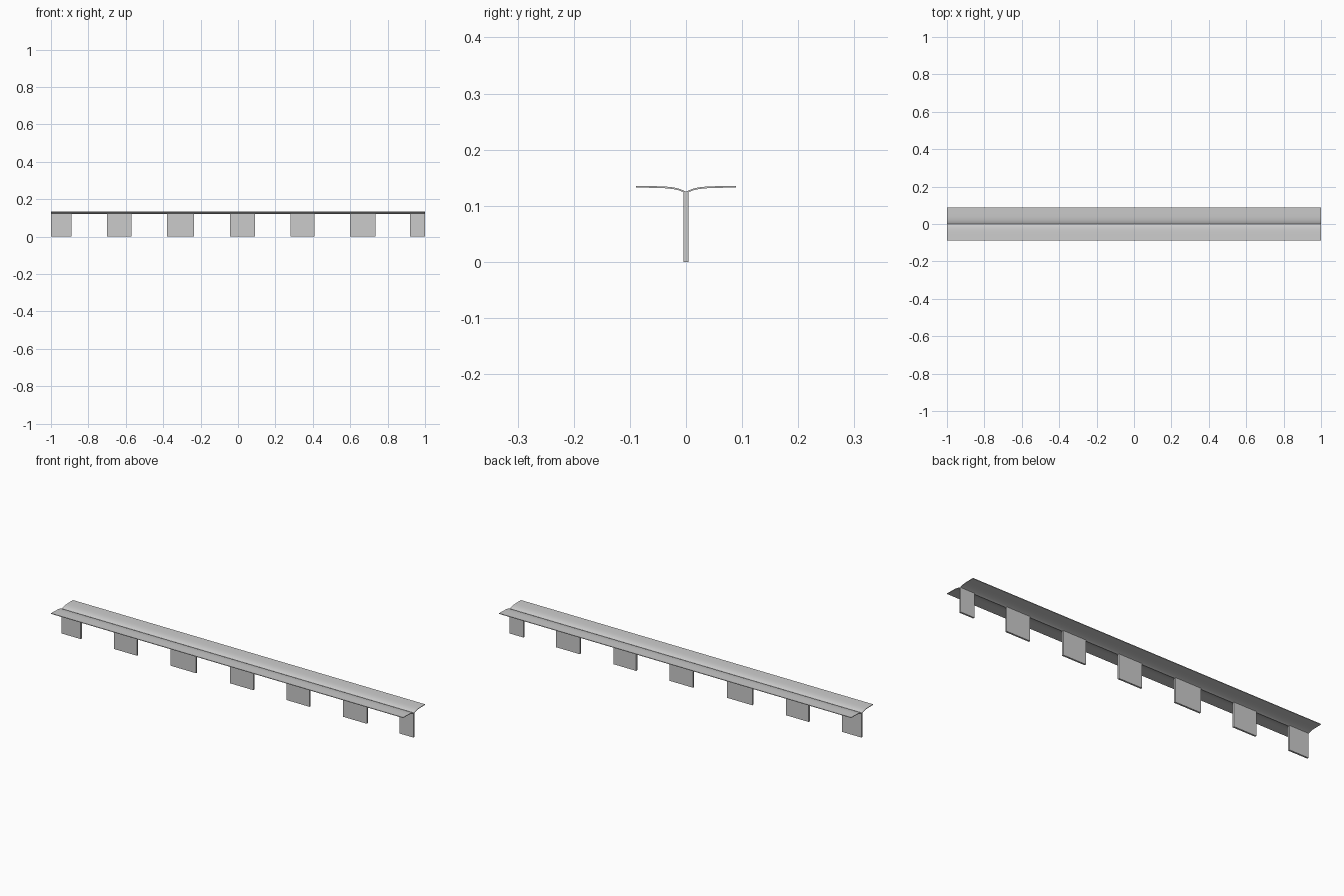
import bpy, bmesh

if "Cube" in bpy.data.objects:
    bpy.data.objects.remove(bpy.data.objects["Cube"])

def extrude_profile(name, profile, x0, x1):
    """Closed (y, z) profile extruded along x."""
    bm = bmesh.new()
    face = bm.faces.new([bm.verts.new((x0, y, z)) for y, z in profile])
    out = bmesh.ops.extrude_face_region(bm, geom=[face])
    verts = [g for g in out["geom"] if isinstance(g, bmesh.types.BMVert)]
    bmesh.ops.translate(bm, verts=verts, vec=(x1 - x0, 0, 0))
    bmesh.ops.recalc_face_normals(bm, faces=bm.faces)
    mesh = bpy.data.meshes.new(name)
    bm.to_mesh(mesh)
    bm.free()
    obj = bpy.data.objects.new(name, mesh)
    bpy.context.collection.objects.link(obj)
    return obj

# Flared strip: thin curved wings meeting in a central valley
thick = 0.003
half = [(0.005, 0.1275), (0.012, 0.1302), (0.02, 0.1322), (0.03, 0.1337),
        (0.042, 0.1345), (0.06, 0.135), (0.089, 0.1355)]
top = [(-y, z) for y, z in reversed(half)] + [(0, 0.125)] + half
bottom = [(y, z - thick) for y, z in reversed(top)]
strip = extrude_profile("flared_strip", top + bottom, -1, 1)
bpy.context.view_layer.objects.active = strip
strip.select_set(True)
bpy.ops.object.shade_smooth_by_angle(angle=0.35)

# Mounting tabs below the strip, with the end ones cut short
w = 0.0045
tab_profile = [(-w, 0), (w, 0), (w, 0.125), (0, 0.1235), (-w, 0.125)]
spans = [(-1, -0.89), (-0.70, -0.57), (-0.38, -0.235), (-0.043, 0.09),
         (0.28, 0.41), (0.60, 0.735), (0.92, 1)]
for i, (x0, x1) in enumerate(spans, 1):
    extrude_profile(f"mounting_tab_{i}", tab_profile, x0, x1)
